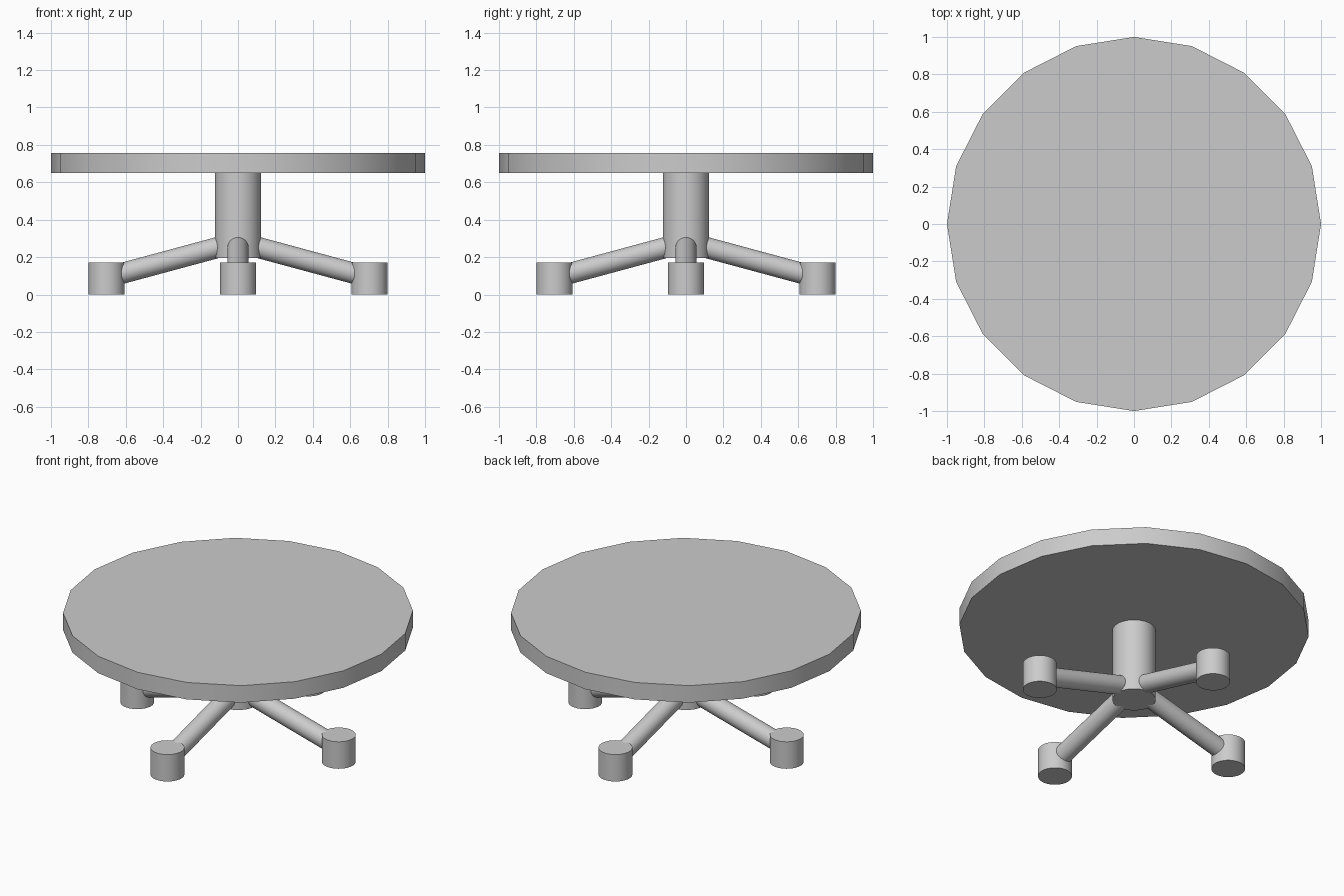
import bpy
from math import cos, sin, pi
from mathutils import Vector

if "Cube" in bpy.data.objects:
    bpy.data.objects.remove(bpy.data.objects["Cube"])


def rod(name, a, b, radius, sides):
    """Smooth-sided cylinder running from point a to point b."""
    a, b = Vector(a), Vector(b)
    d = b - a
    bpy.ops.mesh.primitive_cylinder_add(
        vertices=sides, radius=radius, depth=d.length, location=(a + b) / 2,
        rotation=d.to_track_quat('Z', 'Y').to_euler())
    ob = bpy.context.object
    ob.name = name
    bpy.ops.object.shade_smooth_by_angle()
    return ob


# Round top with 20 sides
rod("table_top", (0, 0, 0.65), (0, 0, 0.757), 1.0, 20)

# Central column
rod("column", (0, 0, 0.195), (0, 0, 0.652), 0.124, 32)

# Four sloping legs, each ending in a round foot
for i, side in enumerate(("right", "back", "left", "front")):
    c, s = round(cos(i * pi / 2)), round(sin(i * pi / 2))
    rod(side + "_leg", (0.05 * c, 0.05 * s, 0.267),
        (0.68 * c, 0.68 * s, 0.097), 0.056, 32)
    rod(side + "_foot", (0.703 * c, 0.703 * s, 0),
        (0.703 * c, 0.703 * s, 0.17), 0.097, 32)
